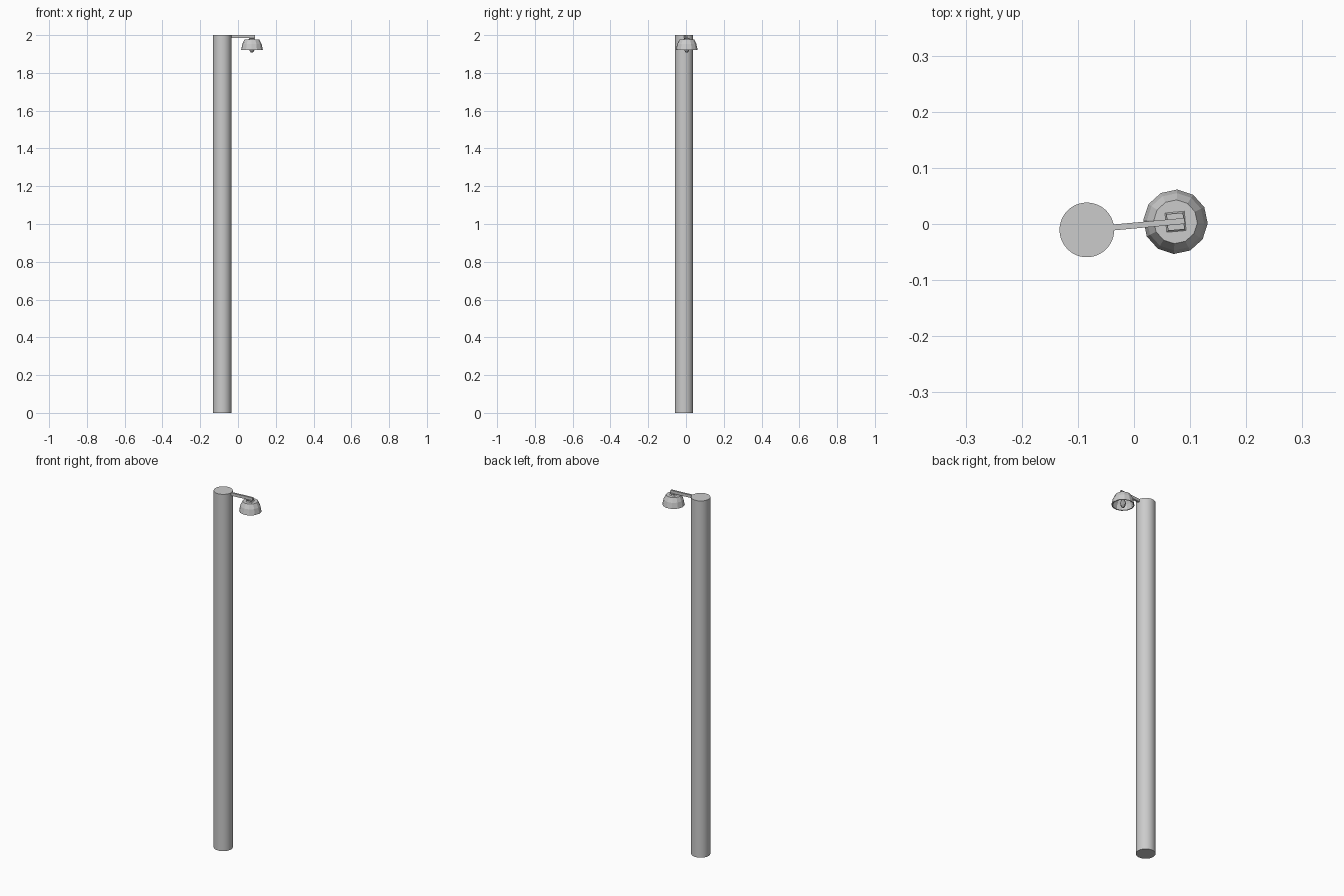
import bpy, math
from mathutils import Matrix

if "Cube" in bpy.data.objects:
    bpy.data.objects.remove(bpy.data.objects["Cube"])

POLE = (-0.084, -0.0105)
LAMP = (0.074, 0.004)
ANG = math.atan2(LAMP[1] - POLE[1], LAMP[0] - POLE[0])


def make(name, verts, faces):
    me = bpy.data.meshes.new(name)
    me.from_pydata(verts, [], faces)
    ob = bpy.data.objects.new(name, me)
    bpy.context.collection.objects.link(ob)
    return ob


def lathe(name, profile, sides, turn=0.0, centre=LAMP, cap_first=True, cap_last=True):
    """Spin (radius, z) rings, listed from top to bottom on the outside."""
    verts, faces = [], []
    for r, z in profile:
        for i in range(sides):
            a = turn + 2 * math.pi * i / sides
            verts.append((centre[0] + r * math.cos(a), centre[1] + r * math.sin(a), z))
    for k in range(len(profile) - 1):
        for i in range(sides):
            j = (i + 1) % sides
            a, b = k * sides, (k + 1) * sides
            faces.append((a + i, b + i, b + j, a + j))
    n = len(verts)
    if cap_first:
        faces.append(tuple(range(sides)))
    if cap_last:
        faces.append(tuple(range(n - sides, n))[::-1])
    return make(name, verts, faces)


# Round pole, smooth shaded
pole = lathe("pole", [(0.0487, 2.0), (0.0487, 0.0)], 48, centre=POLE)
bpy.context.view_layer.objects.active = pole
pole.select_set(True)
bpy.ops.object.shade_smooth_by_angle()
pole.select_set(False)

# Thin horizontal arm from the pole to the lamp
bpy.ops.mesh.primitive_cube_add(size=1)
arm = bpy.context.object
arm.name = "arm"
start, end = 0.04, 0.175
arm.data.transform(
    Matrix.Translation((POLE[0], POLE[1], 1.9915))
    @ Matrix.Rotation(ANG, 4, 'Z')
    @ Matrix.Translation(((start + end) / 2, 0, 0))
    @ Matrix.Diagonal((end - start, 0.0105, 0.016, 1)))

# Waisted square hanger between arm and shade
lathe("hanger", [(0.021, 1.985), (0.017, 1.981), (0.030, 1.974)], 4, ANG + math.pi / 4)

# Twelve-sided hollow shade: outer wall, rim, inner wall
lathe("shade", [(0.039, 1.977), (0.051, 1.953), (0.0575, 1.922),
                (0.052, 1.922), (0.046, 1.950), (0.035, 1.971)], 12, math.radians(-3))

# Bulb hanging inside the shade
lathe("bulb", [(0.009, 1.973), (0.009, 1.950), (0.014, 1.934),
               (0.013, 1.919), (0.005, 1.907)], 8)
